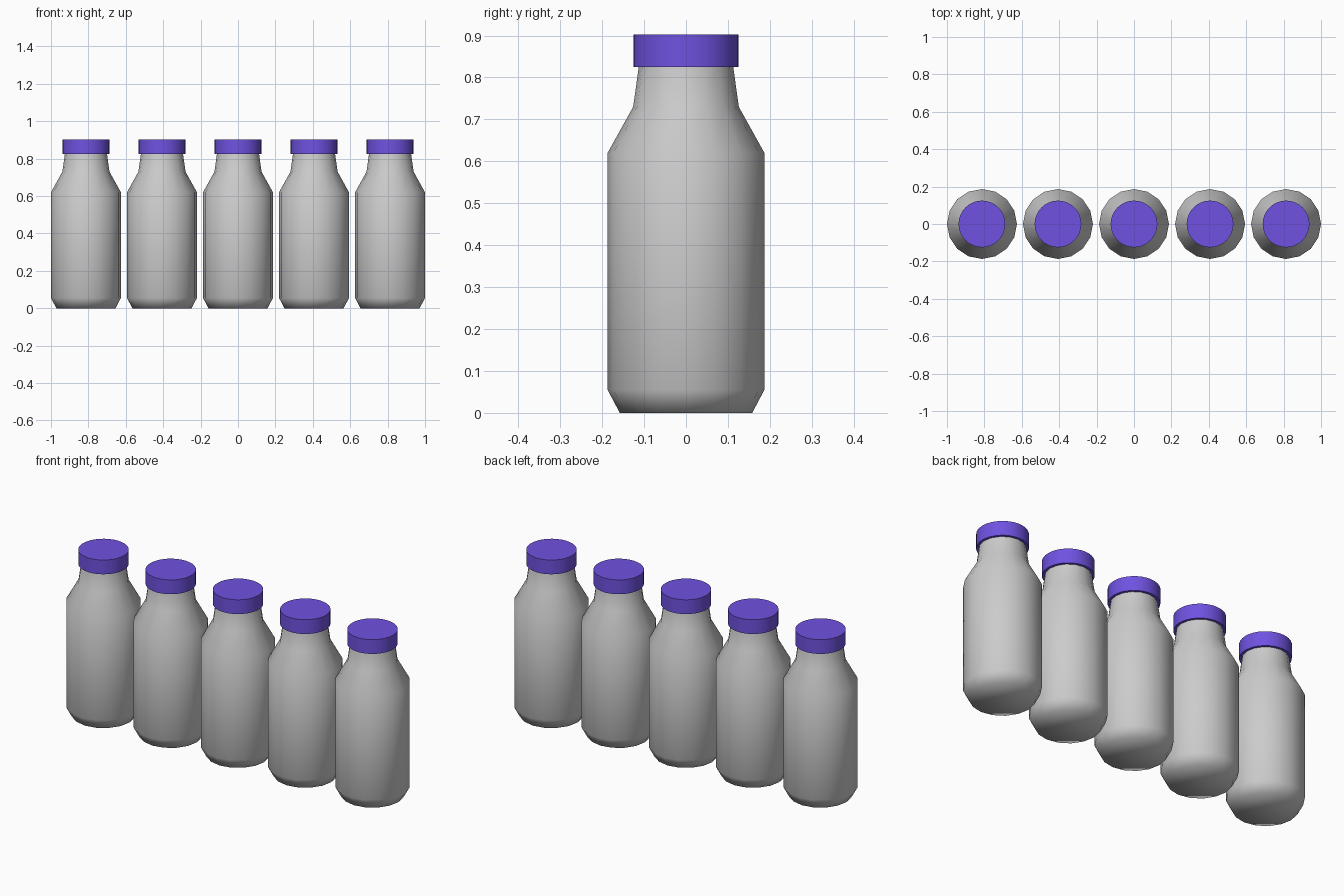
import bpy, bmesh, math

if "Cube" in bpy.data.objects:
    bpy.data.objects.remove(bpy.data.objects["Cube"])

BODY = [(0.158, 0), (0.187, 0.055), (0.187, 0.62), (0.126, 0.73), (0.112, 0.83)]
CAP = [(0.112, 0.825), (0.125, 0.825), (0.125, 0.903)]


def lathe(name, profile, sides, x, smooth_angle, material=None):
    """Closed solid of revolution around a vertical axis at x."""
    bm = bmesh.new()
    rings = []
    for r, z in profile:
        rings.append([bm.verts.new((r * math.cos(2 * math.pi * i / sides),
                                    r * math.sin(2 * math.pi * i / sides), z))
                      for i in range(sides)])
    for a, b in zip(rings, rings[1:]):
        for i in range(sides):
            j = (i + 1) % sides
            bm.faces.new((a[i], a[j], b[j], b[i]))
    bm.faces.new(rings[0][::-1])
    bm.faces.new(rings[-1])
    mesh = bpy.data.meshes.new(name)
    bm.to_mesh(mesh)
    bm.free()
    obj = bpy.data.objects.new(name, mesh)
    obj.location.x = x
    bpy.context.collection.objects.link(obj)
    if material:
        mesh.materials.append(material)
    bpy.ops.object.select_all(action='DESELECT')
    obj.select_set(True)
    bpy.context.view_layer.objects.active = obj
    bpy.ops.object.shade_smooth_by_angle(angle=math.radians(smooth_angle))
    return obj


purple = bpy.data.materials.new("cap_purple")
purple.diffuse_color = (0.16, 0.085, 0.75, 1)
purple.use_nodes = True
purple.node_tree.nodes["Principled BSDF"].inputs["Base Color"].default_value = purple.diffuse_color

# Row of five capped bottles
for n in range(5):
    x = (n - 2) * 0.4065
    lathe(f"bottle_body_{n + 1}", BODY, 16, x, 75)
    lathe(f"bottle_cap_{n + 1}", CAP, 32, x, 40, purple)
